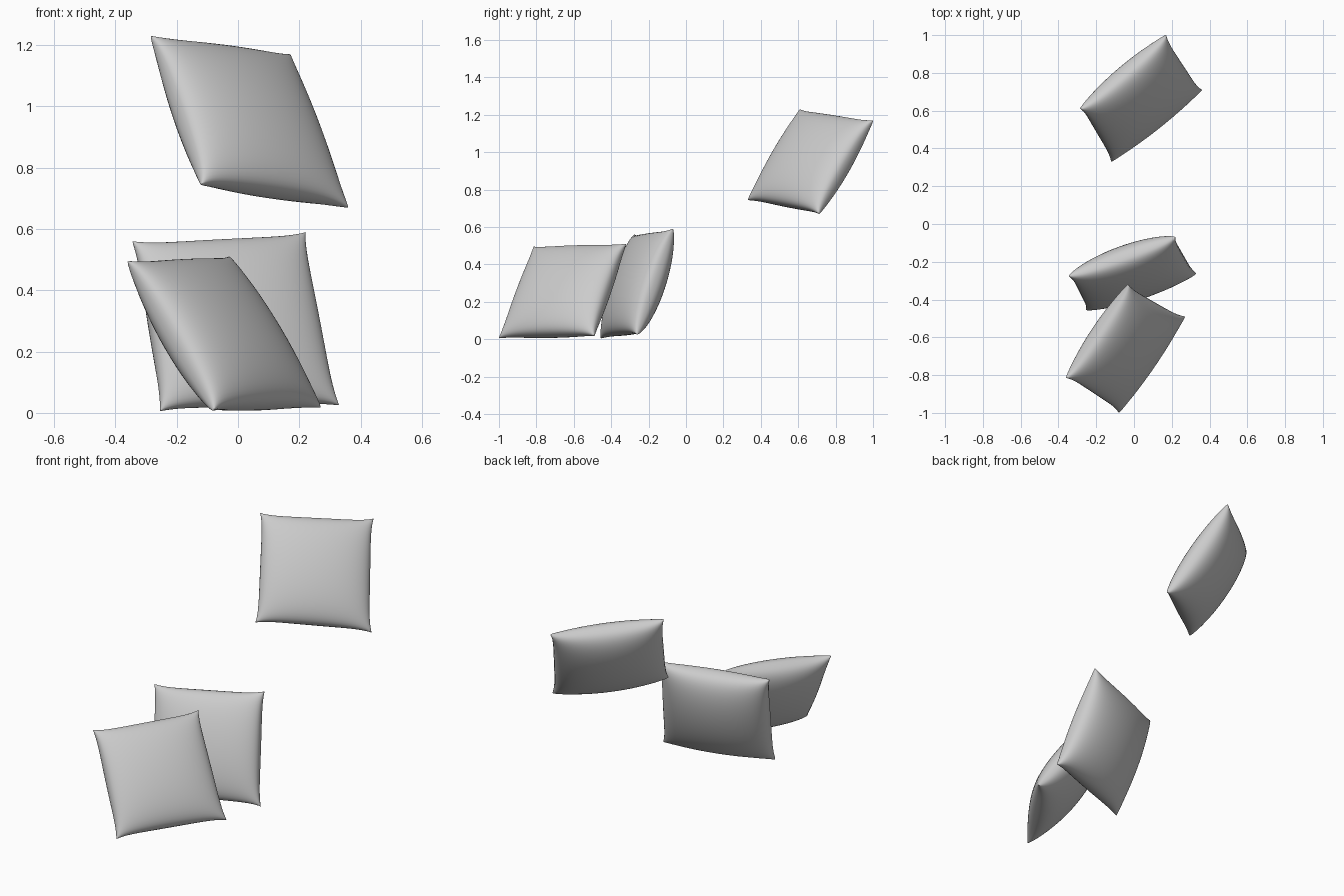
import bpy, bmesh, math
from mathutils import Vector

if "Cube" in bpy.data.objects:
    bpy.data.objects.remove(bpy.data.objects["Cube"])

fabric = bpy.data.materials.new("grey fabric")
fabric.use_nodes = True
GREY = (0.6, 0.6, 0.6, 1)
fabric.diffuse_color = GREY
fabric.node_tree.nodes["Principled BSDF"].inputs["Base Color"].default_value = GREY

FRONT, BACK = 0.10, 0.125   # how far each panel puffs out
PINCH = 0.045               # how far seams draw in between the corners


def panel(bm, corners, puff):
    """One puffed cloth panel stretched between four corner points."""
    tl, tr, br, bl = corners
    normal = (tr - tl + br - bl).cross(bl - tl + br - tr).normalized()
    grid = bmesh.ops.create_grid(bm, x_segments=32, y_segments=32, size=1)
    for v in grid["verts"]:
        # Crowd the rows towards the seam, where the cloth curves most
        a = math.sin(v.co.x * math.pi / 2)
        b = math.sin(v.co.y * math.pi / 2)
        height = puff * max(0, (1 - a * a) * (1 - b * b)) ** 0.4
        s = a * (1 - PINCH * (1 - b ** 6))
        t = b * (1 - PINCH * (1 - a ** 6))
        top = tl.lerp(tr, (s + 1) / 2)
        bottom = bl.lerp(br, (s + 1) / 2)
        v.co = bottom.lerp(top, (t + 1) / 2) + normal * height


def pillow(name, *points):
    """Corners run top left, top right, bottom right, bottom left."""
    corners = [Vector(p) for p in points]
    bm = bmesh.new()
    panel(bm, corners, -FRONT)
    panel(bm, corners, BACK)
    bmesh.ops.remove_doubles(bm, verts=bm.verts, dist=0.0005)
    bmesh.ops.recalc_face_normals(bm, faces=bm.faces)
    mesh = bpy.data.meshes.new(name)
    bm.to_mesh(mesh)
    bm.free()
    mesh.materials.append(fabric)
    obj = bpy.data.objects.new(name, mesh)
    bpy.context.collection.objects.link(obj)
    bpy.ops.object.select_all(action="DESELECT")
    obj.select_set(True)
    bpy.context.view_layer.objects.active = obj
    bpy.ops.object.shade_smooth_by_angle(angle=math.radians(50))


pillow("upper_pillow", (-0.285, 0.61, 1.23), (0.17, 1, 1.17),
       (0.36, 0.71, 0.67), (-0.12, 0.33, 0.745))
pillow("rear_pillow", (-0.345, -0.275, 0.56), (0.22, -0.07, 0.59),
       (0.33, -0.262, 0.025), (-0.255, -0.455, 0.005))
pillow("front_pillow", (-0.36, -0.815, 0.495), (-0.03, -0.32, 0.51),
       (0.27, -0.49, 0.018), (-0.08, -1, 0.008))
